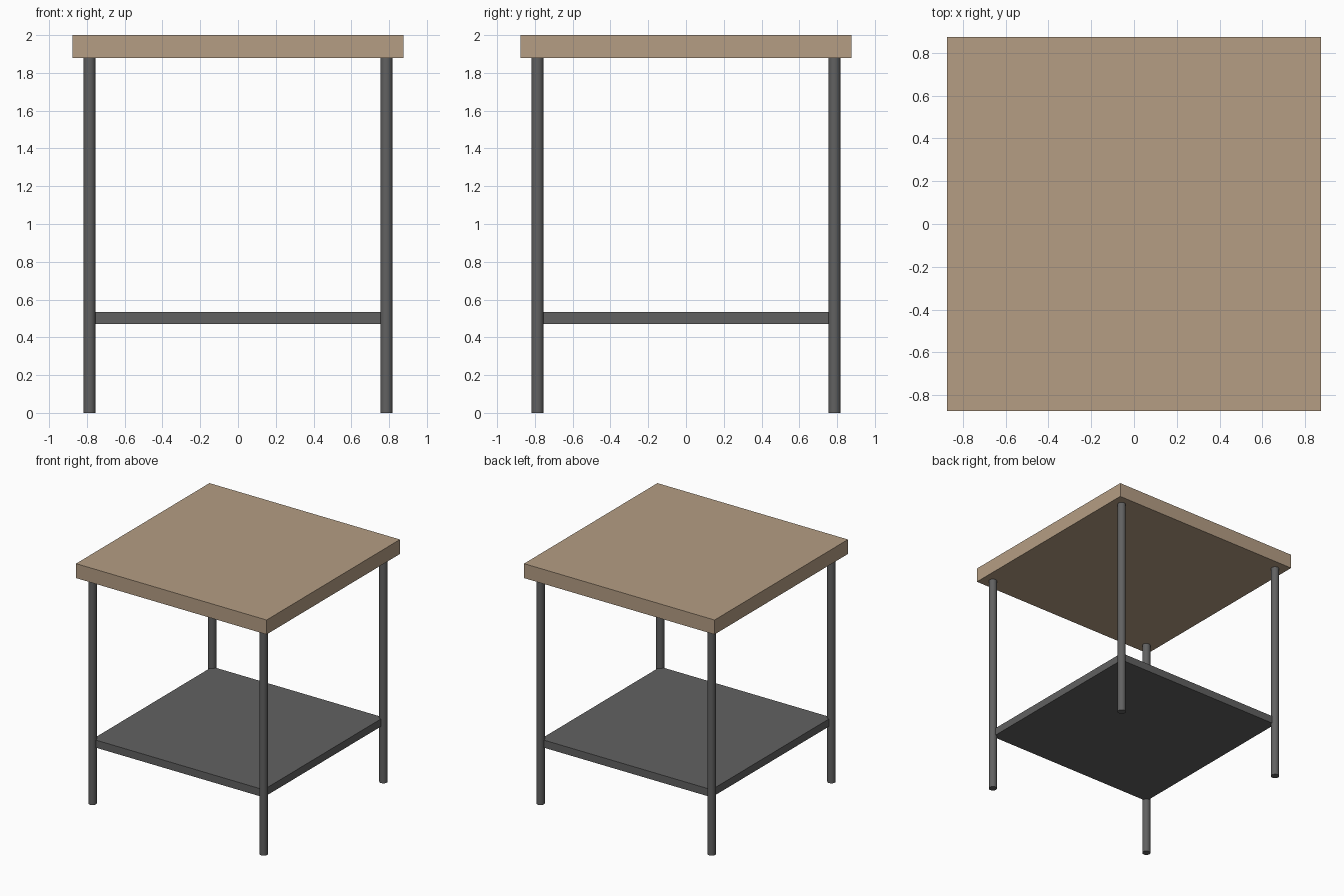
import bpy

if "Cube" in bpy.data.objects:
    bpy.data.objects.remove(bpy.data.objects["Cube"])

TOP_HALF, TOP_LOW, HEIGHT = 0.875, 1.88, 2.0
LEG_POS, LEG_RADIUS = 0.786, 0.032
SHELF_LOW, SHELF_HIGH = 0.47, 0.533


def material(name, colour):
    mat = bpy.data.materials.new(name)
    mat.diffuse_color = (*colour, 1.0)
    mat.use_nodes = True
    mat.node_tree.nodes["Principled BSDF"].inputs["Base Color"].default_value = mat.diffuse_color
    return mat


def slab(name, half, low, high, mat):
    bpy.ops.mesh.primitive_cube_add(size=1, location=(0, 0, (low + high) / 2))
    obj = bpy.context.object
    obj.name = name
    obj.scale = (2 * half, 2 * half, high - low)
    bpy.ops.object.transform_apply(location=False, rotation=False, scale=True)
    obj.data.materials.append(mat)


def leg(name, x, y, mat):
    bpy.ops.mesh.primitive_cylinder_add(vertices=32, radius=LEG_RADIUS, depth=TOP_LOW,
                                        location=(x, y, TOP_LOW / 2))
    obj = bpy.context.object
    obj.name = name
    obj.data.materials.append(mat)
    bpy.ops.object.shade_smooth_by_angle()


wood = material("wood", (0.46, 0.34, 0.23))
metal = material("dark_metal", (0.12, 0.12, 0.12))

# Thick wooden top
slab("table_top", TOP_HALF, TOP_LOW, HEIGHT, wood)

# Lower shelf, its corners running into the leg centres
slab("lower_shelf", LEG_POS, SHELF_LOW, SHELF_HIGH, metal)

# Four round legs
for depth_name, sy in (("front", -1), ("back", 1)):
    for side_name, sx in (("left", -1), ("right", 1)):
        leg(f"{depth_name}_{side_name}_leg", sx * LEG_POS, sy * LEG_POS, metal)
